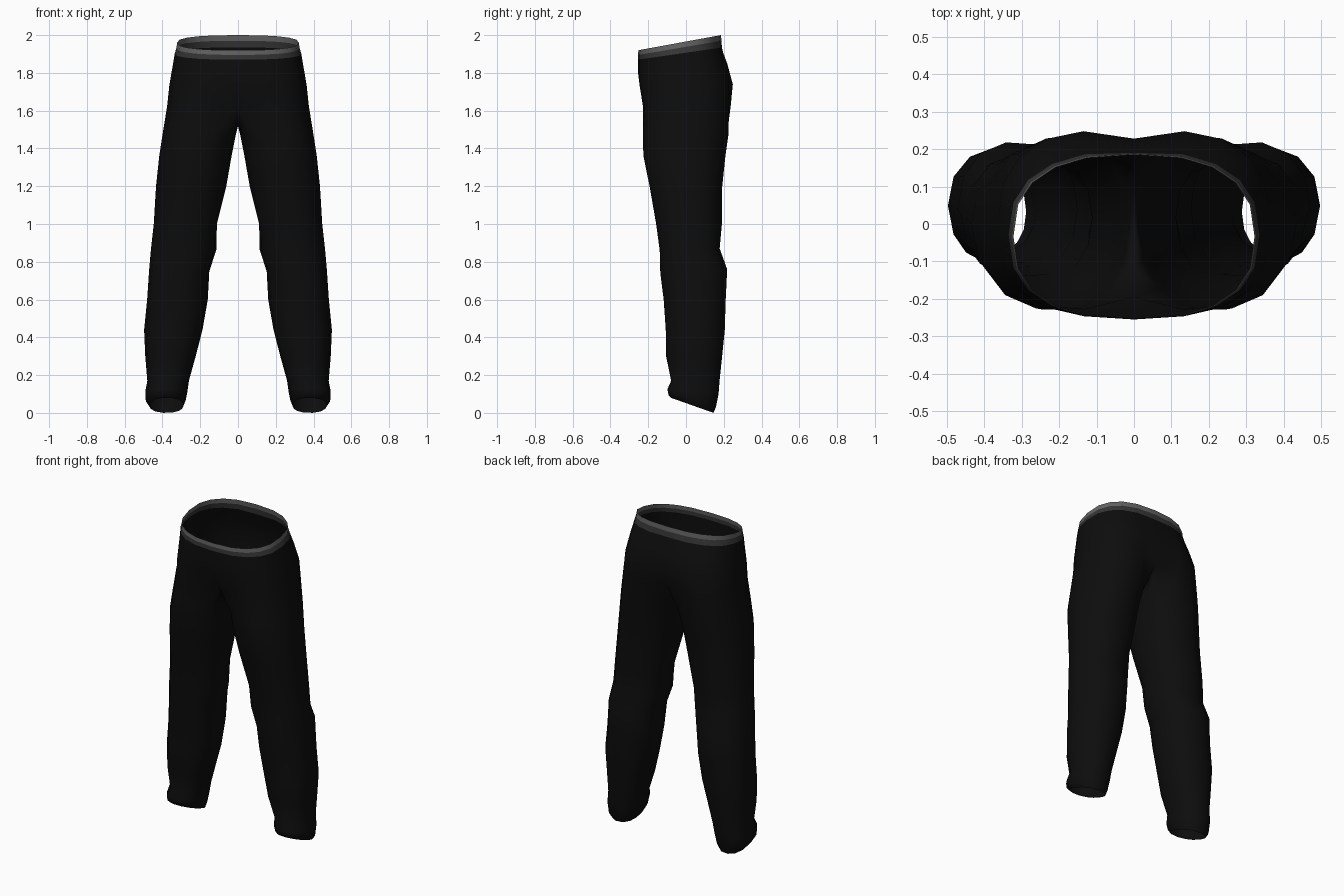
import bpy, bmesh
from math import sin, cos, radians

if "Cube" in bpy.data.objects:
    bpy.data.objects.remove(bpy.data.objects["Cube"])

N = 10          # steps along the outer arc of each half
INNER = 3       # extra points that close the inside of each leg

# hip rows: z front, z back, half width, y front, y back, seam y front, seam y back, leg-shape blend
HIPS = [
    (1.92, 2.00, .322, -.252, .185, -.252, .185, 0),
    (1.895, 1.97, .326, -.254, .188, -.254, .188, 0),
    (1.87, 1.935, .335, -.255, .195, -.255, .19, 0),
    (1.80, 1.85, .348, -.256, .228, -.254, .21, .1),
    (1.72, 1.74, .364, -.254, .258, -.243, .228, .25),
    (1.62, 1.63, .375, -.237, .247, -.195, .195, .55),
]
# leg rows: z front, z back, inner x, outer x, y front, y back
LEGS = [
    (1.47, 1.47, .012, .400, -.231, .227),
    (1.36, 1.36, .034, .417, -.228, .211),
    (1.20, 1.20, .062, .434, -.195, .194),
    (1.00, 1.00, .112, .446, -.160, .192),
    (.86, .87, .114, .461, -.141, .180),
    (.74, .76, .152, .471, -.138, .220),
    (.60, .60, .160, .481, -.120, .212),
    (.44, .44, .188, .497, -.109, .207),
    (.30, .30, .224, .491, -.107, .193),
    (.17, .17, .260, .480, -.080, .179),
    (.125, .10, .268, .491, -.100, .174),
    (.095, .03, .278, .488, -.094, .160),
    (.080, .00, .288, .470, -.080, .146),
]


def spow(v, e):
    return (abs(v) ** e) * (1 if v >= 0 else -1)


def oval(a, x0, x1, y0, y1, e):
    return ((x0 + x1) / 2 + (x1 - x0) / 2 * spow(cos(a), e),
            (y0 + y1) / 2 + (y1 - y0) / 2 * spow(sin(a), e))


def tilt(y, y0, y1, z0, z1):
    return z0 + (z1 - z0) * (y - y0) / (y1 - y0)


def hip_row(row):
    zf, zb, w, yf, yb, sf, sb, blend = row
    pts = []
    for i in range(N + 1):
        t = i / N * 2 - 1
        x, y = oval(radians(90 * t), -w, w, yf, yb, .8)
        u, v = oval(radians(135 * t), 0, w, yf, yb, .85)
        x, y = x + (u - x) * blend, y + (v - y) * blend
        if i in (0, N):
            x, y = 0, (sf if i == 0 else sb)
        pts.append((x, y, tilt(y, yf, yb, zf, zb)))
    return pts


def leg_row(row):
    zf, zb, x0, x1, yf, yb = row
    angles = [-135 + 270 * i / N for i in range(N + 1)]
    angles += [135 + 90 * (j + 1) / (INNER + 1) for j in range(INNER)]
    pts = []
    for a in angles:
        x, y = oval(radians(a), x0, x1, yf, yb, .9)
        pts.append((x, y, tilt(y, yf, yb, zf, zb)))
    return pts


def bridge(bm, a, b, closed):
    n = len(a)
    for i in range(n if closed else n - 1):
        j = (i + 1) % n
        bm.faces.new((a[i], b[i], b[j], a[j]))


def finish(bm, name, grey):
    # mirror the half across x = 0 and weld the seam
    copy = bmesh.ops.duplicate(bm, geom=bm.verts[:] + bm.edges[:] + bm.faces[:])["geom"]
    verts = [g for g in copy if isinstance(g, bmesh.types.BMVert)]
    for v in verts:
        v.co.x *= -1
    bmesh.ops.reverse_faces(bm, faces=[g for g in copy if isinstance(g, bmesh.types.BMFace)])
    seam = [v for v in bm.verts if abs(v.co.x) < 1e-5]
    bmesh.ops.remove_doubles(bm, verts=seam, dist=.0005)
    bmesh.ops.recalc_face_normals(bm, faces=bm.faces[:])
    # open shell: make sure the outside points outward
    if sum(f.normal.x * (1 if f.calc_center_median().x > 0 else -1) * f.calc_area()
           for f in bm.faces if abs(f.calc_center_median().x) > .3) < 0:
        bmesh.ops.reverse_faces(bm, faces=bm.faces[:])
    me = bpy.data.meshes.new(name)
    bm.to_mesh(me)
    bm.free()
    for p in me.polygons:
        p.use_smooth = True
    mat = bpy.data.materials.new(name)
    mat.diffuse_color = (grey, grey, grey, 1)
    mat.use_nodes = True
    mat.node_tree.nodes["Principled BSDF"].inputs["Base Color"].default_value = mat.diffuse_color
    me.materials.append(mat)
    ob = bpy.data.objects.new(name, me)
    bpy.context.collection.objects.link(ob)


# waistband, fading from grey to dark
for k, (name, grey) in enumerate((("waistband_top", .12), ("waistband_lower", .035))):
    bm = bmesh.new()
    rows = [[bm.verts.new(p) for p in hip_row(HIPS[k + d])] for d in (0, 1)]
    bridge(bm, rows[0], rows[1], False)
    finish(bm, name, grey)

# trouser body: seat, crotch gusset and both legs
bm = bmesh.new()
hips = [[bm.verts.new(p) for p in hip_row(r)] for r in HIPS[2:]]
for a, b in zip(hips, hips[1:]):
    bridge(bm, a, b, False)
gusset = [bm.verts.new(p) for p in ((0, .12, 1.55), (0, .0, 1.52), (0, -.12, 1.55))]
rings = [hips[-1] + gusset] + [[bm.verts.new(p) for p in leg_row(r)] for r in LEGS]
for a, b in zip(rings, rings[1:]):
    bridge(bm, a, b, True)
finish(bm, "trousers", .004)
